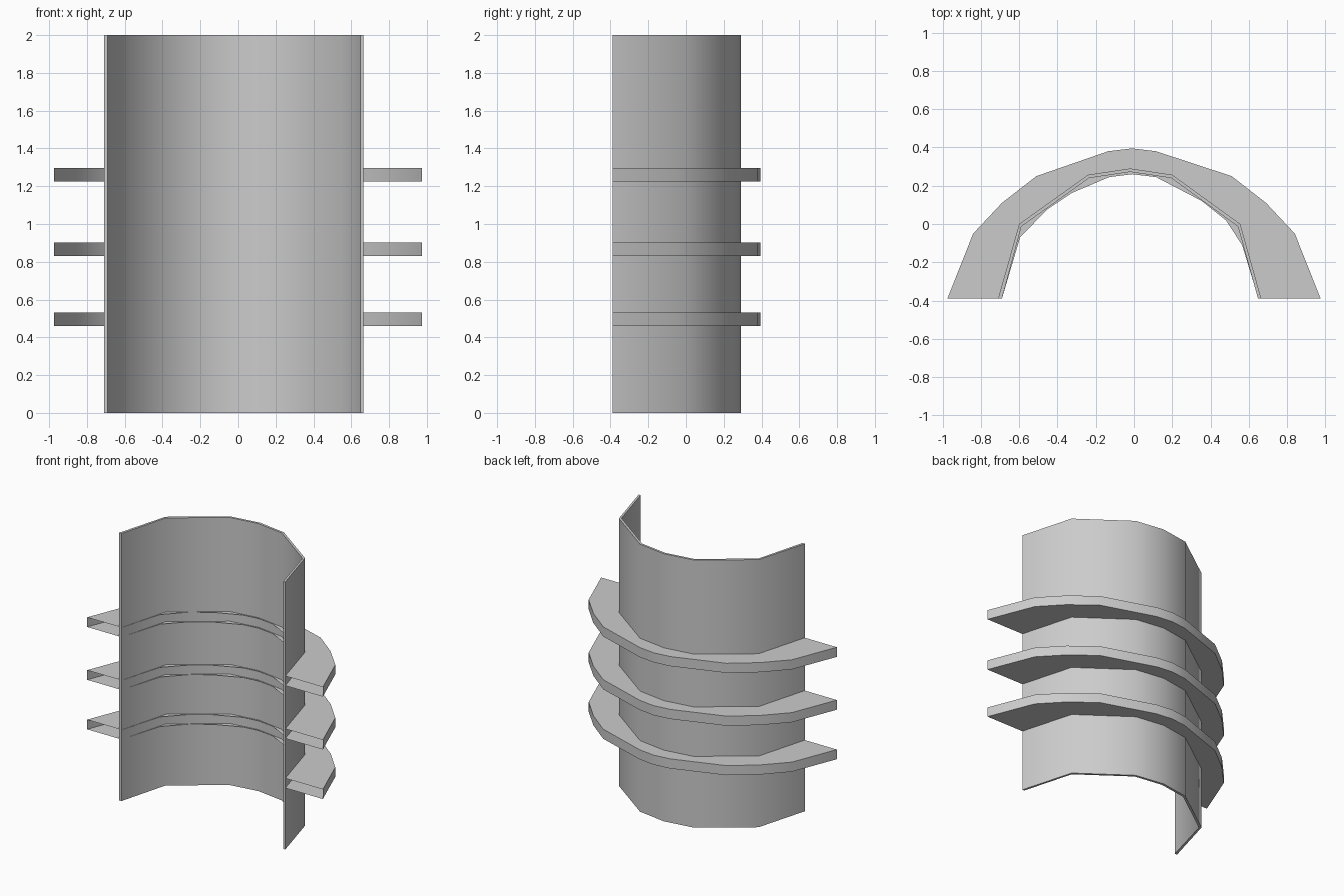
import bpy, bmesh

if "Cube" in bpy.data.objects:
    bpy.data.objects.remove(bpy.data.objects["Cube"])

WALL_OUT = [(-0.71, -0.39), (-0.6, 0.0), (-0.24, 0.257), (-0.02, 0.29),
            (0.2, 0.257), (0.555, 0.0), (0.665, -0.39)]
WALL_IN = [(-0.69, -0.39), (-0.588, -0.013), (-0.235, 0.24), (-0.02, 0.272),
           (0.195, 0.24), (0.543, -0.013), (0.648, -0.39)]
RING_OUT = [(-0.975, -0.39), (-0.84, -0.05), (-0.69, 0.11), (-0.51, 0.25), (-0.135, 0.38),
            (-0.01, 0.395), (0.115, 0.38), (0.51, 0.25), (0.69, 0.11), (0.84, -0.05), (0.975, -0.39)]
RING_IN = [(-0.69, -0.39), (-0.595, -0.07), (-0.455, 0.075), (-0.325, 0.162), (-0.13, 0.245),
           (-0.01, 0.26), (0.115, 0.245), (0.355, 0.12), (0.48, 0.02), (0.565, -0.11), (0.65, -0.39)]


def strip(name, rows, closed=False):
    """Skin neighbouring rows of 3D points with quads."""
    bm = bmesh.new()
    vs = [[bm.verts.new(p) for p in row] for row in rows]
    n, m = len(vs), len(vs[0])
    for i in range(n if closed else n - 1):
        a, b = vs[i], vs[(i + 1) % n]
        for j in range(m - 1):
            bm.faces.new((a[j], a[j + 1], b[j + 1], b[j]))
    if closed:
        bm.faces.new([r[0] for r in vs])
        bm.faces.new([r[-1] for r in vs])
    bmesh.ops.recalc_face_normals(bm, faces=bm.faces)
    # outer faces of the open strips must point to the back
    if not closed and max(bm.faces, key=lambda f: f.calc_center_median().y).normal.y < -0.1:
        bmesh.ops.reverse_faces(bm, faces=bm.faces)
    me = bpy.data.meshes.new(name)
    bm.to_mesh(me)
    bm.free()
    ob = bpy.data.objects.new(name, me)
    bpy.context.collection.objects.link(ob)
    bpy.ops.object.select_all(action='DESELECT')
    bpy.context.view_layer.objects.active = ob
    ob.select_set(True)
    bpy.ops.object.shade_smooth_by_angle(angle=1.0)
    return ob


def at(profile, z):
    return [(x, y, z) for x, y in profile]


# Thin curved wall
strip("curved_wall", [at(WALL_OUT, 0), at(WALL_OUT, 2), at(WALL_IN, 2), at(WALL_IN, 0)], True)

# Three hollow ribs: top plate, outer band and bottom plate, open at the ends
for i, z in enumerate((0.46, 0.83, 1.225)):
    h = 0.072
    strip(f"rib_{i + 1}", [at(RING_IN, z), at(RING_OUT, z), at(RING_OUT, z + h), at(RING_IN, z + h)])
